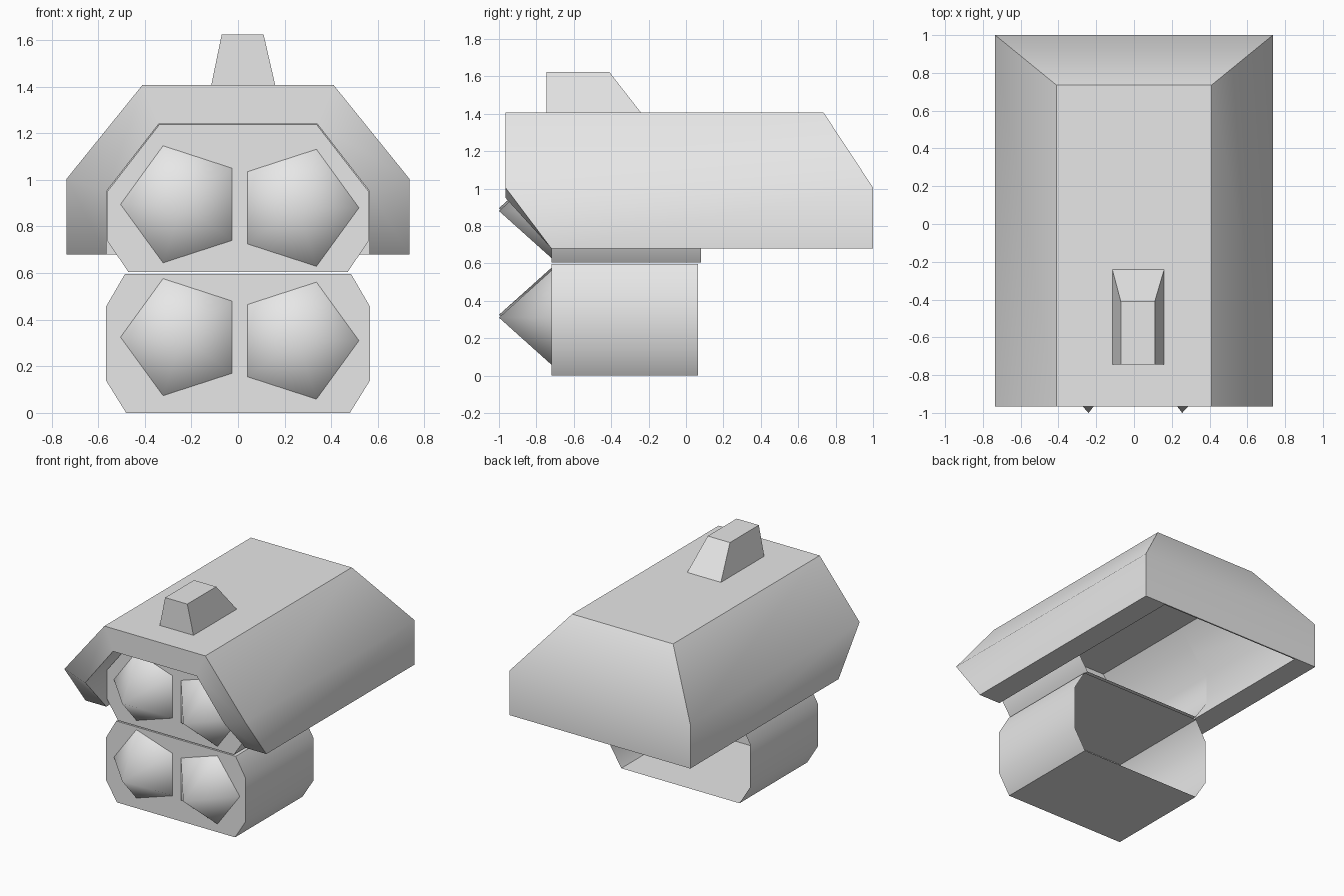
import bpy
import bmesh
from math import cos, sin, pi, radians

if "Cube" in bpy.data.objects:
    bpy.data.objects.remove(bpy.data.objects["Cube"], do_unlink=True)

GREY = (0.8, 0.8, 0.8, 1)
metal = bpy.data.materials.new("light_grey")
metal.use_nodes = True
metal.diffuse_color = GREY
metal.node_tree.nodes["Principled BSDF"].inputs["Base Color"].default_value = GREY


def make(name, points, faces, angle):
    """Mesh object with outward normals, smooth below the given edge angle."""
    bm = bmesh.new()
    verts = [bm.verts.new(p) for p in points]
    for f in faces:
        bm.faces.new([verts[i] for i in f])
    bmesh.ops.recalc_face_normals(bm, faces=bm.faces)
    mesh = bpy.data.meshes.new(name)
    bm.to_mesh(mesh)
    bm.free()
    mesh.materials.append(metal)
    mesh.shade_smooth()
    mesh.set_sharp_from_angle(angle=radians(angle))
    obj = bpy.data.objects.new(name, mesh)
    bpy.context.collection.objects.link(obj)
    return obj


def mirrored(half):
    """Complete a symmetric (x, z) outline from its right half."""
    return half + [(-x, z) for x, z in reversed(half)]


def bridge(a, b, n):
    """Quads joining two closed loops of n points starting at a and b."""
    return [(a + i, a + (i + 1) % n, b + (i + 1) % n, b + i) for i in range(n)]


# Armoured hood: hollow from below, sloped at the back, raked at the front
outer = mirrored([(0.735, 0.68), (0.735, 1.005), (0.41, 1.407)])
inner = mirrored([(0.565, 0.68), (0.565, 0.95), (0.34, 1.24)])
front_y = [-0.72, -0.965, -0.965, -0.965, -0.965, -0.72]
outer_back = [1, 1, 0.735, 0.735, 1, 1]
inner_back = [0.99, 0.99, 0.83, 0.83, 0.99, 0.99]
points, faces = [], []
for outline, ys in ((outer, front_y), (outer, outer_back),
                    (inner, front_y), (inner, inner_back)):
    points += [(x, y, z) for (x, z), y in zip(outline, ys)]
OF, OB, IF, IB = 0, 6, 12, 18
for i in range(5):
    for a, b in ((OF, OB), (IF, IB), (OF, IF)):
        faces.append((a + i, a + i + 1, b + i + 1, b + i))
for i in (0, 5):
    faces.append((OF + i, OB + i, IB + i, IF + i))
for b in (OB, IB):
    faces += [(b, b + 1, b + 4, b + 5), (b + 1, b + 2, b + 3, b + 4)]
faces.append((OB, OB + 5, IB + 5, IB))
make("hood", points, faces, 45)


# Launcher pods: tubes with a closed front and an open back
def pod(name, half, back):
    outline = mirrored(half)
    n = len(outline)
    pts = [(x, y, z) for y in (-0.72, back) for x, z in outline]
    make(name, pts, bridge(0, n, n) + [tuple(range(n))], 45)


pod("lower_pod", [(0.48, 0), (0.567, 0.14), (0.567, 0.455), (0.485, 0.596)], 0.065)
pod("upper_pod", [(0.47, 0.604), (0.562, 0.74), (0.562, 0.948), (0.338, 1.237)], 0.08)


# Five-sided warhead tips, two in each pod
def warhead(name, x, z, side):
    r = 0.264
    ring = [(x + side * r * cos(2 * pi * i / 5), -0.72, z + r * sin(2 * pi * i / 5))
            for i in range(5)]
    make(name, ring + [(x, -1, z)], [(i, (i + 1) % 5, 5) for i in range(5)], 75)


for row, z in (("lower", 0.315), ("upper", 0.885)):
    warhead(row + "_right_warhead", -0.24, z + 0.01, -1)
    warhead(row + "_left_warhead", 0.255, z - 0.005, 1)

# Tapered sight block on the roof
base = [(-0.115, -0.745), (0.16, -0.745), (0.16, -0.24), (-0.115, -0.24)]
top = [(-0.07, -0.745), (0.11, -0.745), (0.11, -0.41), (-0.07, -0.41)]
points = [(x, y, 1.405) for x, y in base] + [(x, y, 1.623) for x, y in top]
make("roof_block", points, bridge(0, 4, 4) + [(0, 1, 2, 3), (4, 5, 6, 7)], 30)
